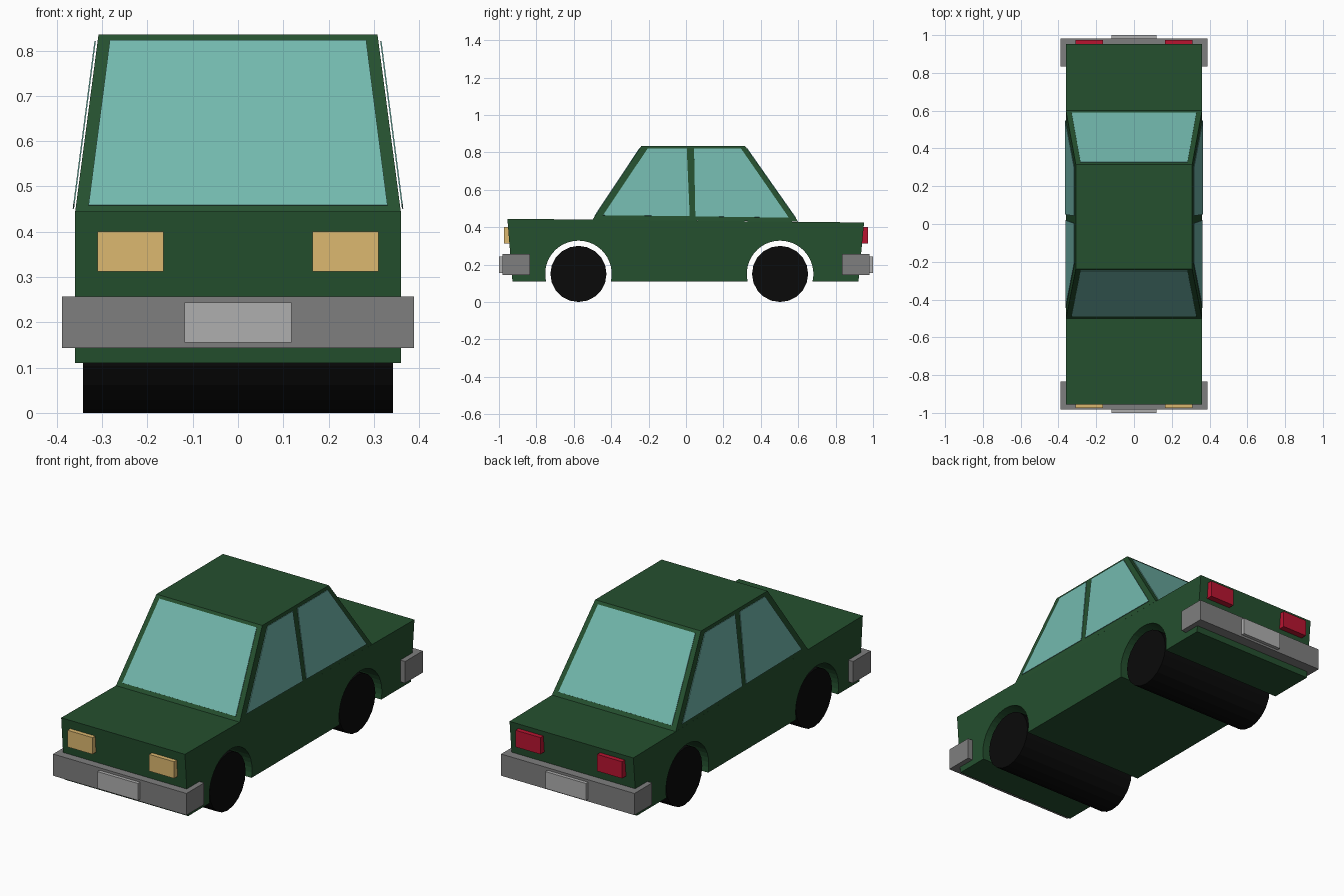
import bpy, bmesh, math
from mathutils import Vector

if "Cube" in bpy.data.objects:
    bpy.data.objects.remove(bpy.data.objects["Cube"])


def material(name, rgb):
    m = bpy.data.materials.new(name)
    m.diffuse_color = (*rgb, 1)
    m.use_nodes = True
    m.node_tree.nodes["Principled BSDF"].inputs["Base Color"].default_value = m.diffuse_color
    return m


GREEN = material("green_paint", (0.018, 0.08, 0.028))
GLASS = material("glass", (0.17, 0.48, 0.42))
AMBER = material("headlight", (0.72, 0.48, 0.16))
RED = material("taillight", (0.48, 0.007, 0.03))
GREY = material("bumper_grey", (0.21, 0.21, 0.21))
PALE = material("plate_grey", (0.43, 0.43, 0.43))
BLACK = material("tyre_black", (0.003, 0.003, 0.003))


def prism(name, a, b, mat):
    """Solid joining two matching outlines."""
    bm = bmesh.new()
    va, vb = [[bm.verts.new(p) for p in loop] for loop in (a, b)]
    bm.faces.new(va)
    bm.faces.new(vb[::-1])
    n = len(a)
    for i in range(n):
        j = (i + 1) % n
        bm.faces.new((va[j], va[i], vb[i], vb[j]))
    bmesh.ops.recalc_face_normals(bm, faces=bm.faces)
    me = bpy.data.meshes.new(name)
    bm.to_mesh(me)
    bm.free()
    me.materials.append(mat)
    ob = bpy.data.objects.new(name, me)
    bpy.context.collection.objects.link(ob)
    return ob


def box(name, x, y, z, mat):
    loops = [[(px, py, pz) for px, py in ((x[0], y[0]), (x[1], y[0]), (x[1], y[1]), (x[0], y[1]))]
             for pz in z]
    return prism(name, *loops, mat)


def across(name, profile, half, mat):
    """Extrude a side profile (y, z) over the width."""
    return prism(name, *[[(x, y, z) for y, z in profile] for x in (-half, half)], mat)


def circle(cy, cz, r, start, end, n):
    return [(cy + r * math.cos(start + (end - start) * i / n),
             cz + r * math.sin(start + (end - start) * i / n)) for i in range(n + 1)]


WHEELS = {"front": -0.575, "rear": 0.503}
AXLE_Z, ARCH_R, FLOOR = 0.15, 0.178, 0.11

# Lower body with wheel arches cut right through
dip = math.asin((AXLE_Z - FLOOR) / ARCH_R)
profile = [(-0.955, 0.445), (-0.928, FLOOR)]
for y in WHEELS.values():
    profile += circle(y, AXLE_Z, ARCH_R, math.pi + dip, -dip, 24)
profile += [(0.922, FLOOR), (0.952, 0.425)]
across("body", profile, 0.36, GREEN)

# Full-width wheel rollers
for end, y in WHEELS.items():
    across(end + "_wheels", circle(y, AXLE_Z, 0.15, math.pi / 2, 2.5 * math.pi, 20)[:-1], 0.342, BLACK)

# Tapered cabin
base = [(-0.36, -0.5, 0.440), (0.36, -0.5, 0.440), (0.36, 0.6, 0.429), (-0.36, 0.6, 0.429)]
roof = [(-0.308, -0.238, 0.835), (0.308, -0.238, 0.835), (0.308, 0.315, 0.835), (-0.308, 0.315, 0.835)]
prism("cabin", base, roof, GREEN)


def pane(name, pts, out, lo, hi):
    """Thin glass sheet held off the cabin surface."""
    p = [Vector(v) for v in pts]
    n = (p[1] - p[0]).cross(p[2] - p[0]).normalized()
    if n.dot(Vector(out)) < 0:
        n = -n
    prism(name, [v + n * lo for v in p], [v + n * hi for v in p], GLASS)


# Windscreen and rear window
for name, i, out in (("windscreen", 0, -1), ("rear_window", 2, 1)):
    b, t = Vector(base[i]), Vector(roof[i])
    low, high = b.lerp(t, 0.045), b.lerp(t, 0.965)
    pts = [(s * w, v.y, v.z) for v, w, s in ((low, 0.33, -1), (low, 0.33, 1), (high, 0.283, 1), (high, 0.283, -1))]
    pane(name, pts, (0, out, 0), 0, 0.003)

# Side windows
SIDE = {"front": [(-0.444, 0.463), (0.02, 0.458), (0.004, 0.82), (-0.205, 0.82)],
        "rear": [(0.05, 0.457), (0.55, 0.45), (0.294, 0.82), (0.043, 0.82)]}
for side, s in (("right", 1), ("left", -1)):
    for end, quad in SIDE.items():
        pts = [(s * (0.36 - (z - 0.435) * 0.13), y, z) for y, z in quad]
        pane(f"{end}_{side}_window", pts, (s, 0, 0), 0.004, 0.007)

# Bumpers, plates and lamps at both ends
for end, d, lamp in (("front", -1, AMBER), ("rear", 1, RED)):
    box(end + "_bumper", (-0.388, 0.388), (d * 0.835, d * 0.982), (0.143, 0.257), GREY)
    box(end + "_plate", (-0.118, 0.118), (d * 0.97, d), (0.155, 0.244), PALE)
    for side, s in (("right", 1), ("left", -1)):
        box(f"{end}_{side}_lamp", (s * 0.165, s * 0.31), (d * 0.92, d * 0.974), (0.312, 0.4), lamp)
